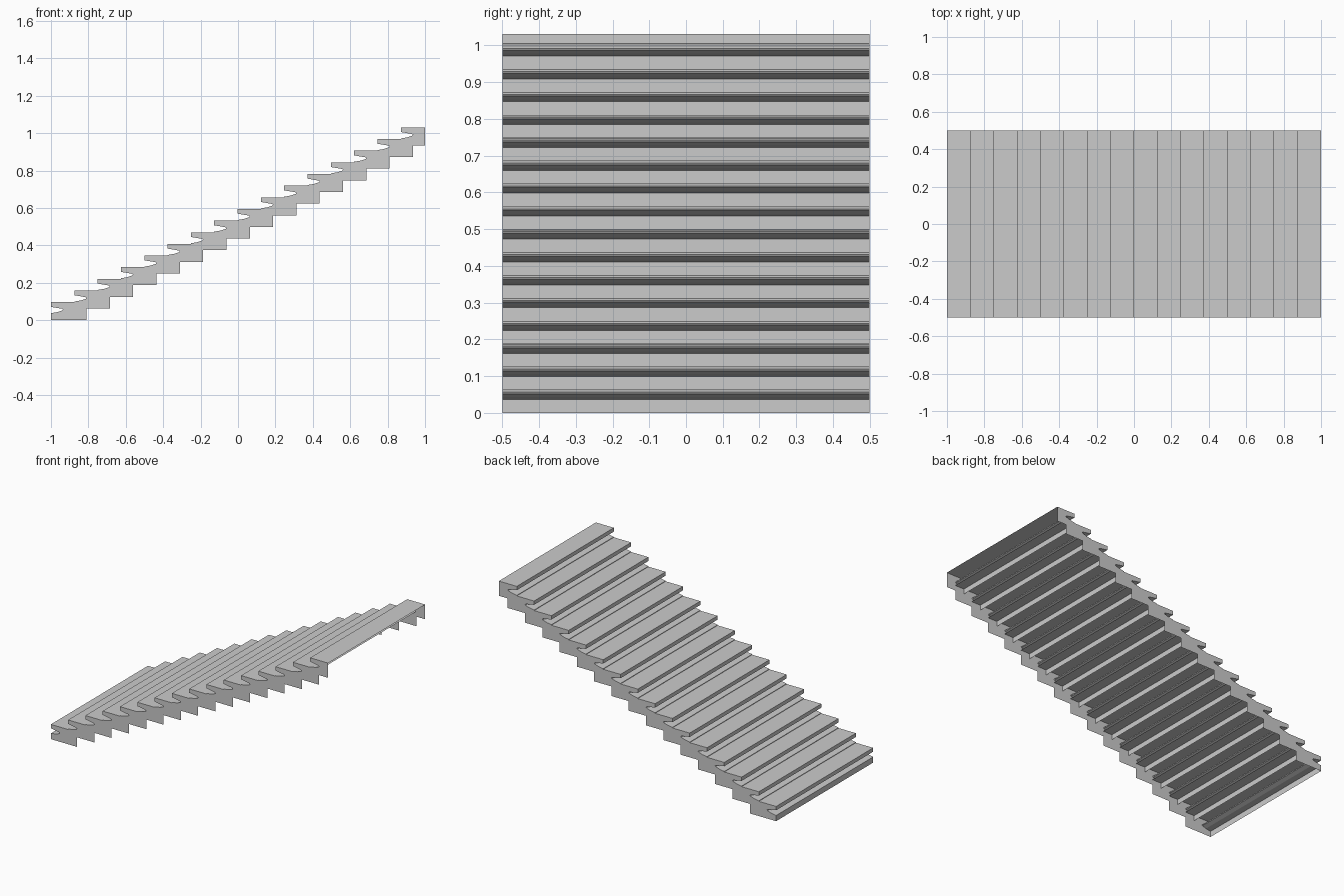
import bpy, bmesh

if "Cube" in bpy.data.objects:
    bpy.data.objects.remove(bpy.data.objects["Cube"])

STEPS, RUN, RISE = 16, 0.1247, 0.0623
HALF_WIDTH, HEIGHT = 0.5, 0.096

# Riser and nosing section, from the foot of the riser up to the tread front
FRONT = [(0, 0), (0, 0.037), (0.035, 0.043), (0.062, 0.052),
         (0.065, 0.057), (0.058, 0.061), (0, 0.071), (0, HEIGHT)]


def make_step(name, depth, x, z):
    """Hollow step: tread, riser and two end caps, open at back and bottom."""
    bm = bmesh.new()
    section = FRONT + [(depth, HEIGHT), (depth, 0)]
    left, right = [[bm.verts.new((px, y, pz)) for px, pz in section]
                   for y in (-HALF_WIDTH, HALF_WIDTH)]
    # end caps
    bm.faces.new(left)
    bm.faces.new(right[::-1])
    # riser, nosing and tread
    for i in range(len(FRONT)):
        bm.faces.new((left[i + 1], left[i], right[i], right[i + 1]))
    bmesh.ops.recalc_face_normals(bm, faces=bm.faces)
    mesh = bpy.data.meshes.new(name)
    bm.to_mesh(mesh)
    bm.free()
    step = bpy.data.objects.new(name, mesh)
    step.location = (x, 0, z)
    bpy.context.collection.objects.link(step)


# Flight of steps; the top landing step is shallower
for k in range(STEPS):
    last = k == STEPS - 1
    x = -1 + k * RUN
    make_step("top_step" if last else f"step_{k + 1}",
              1 - x if last else 0.19, x, k * RISE)
